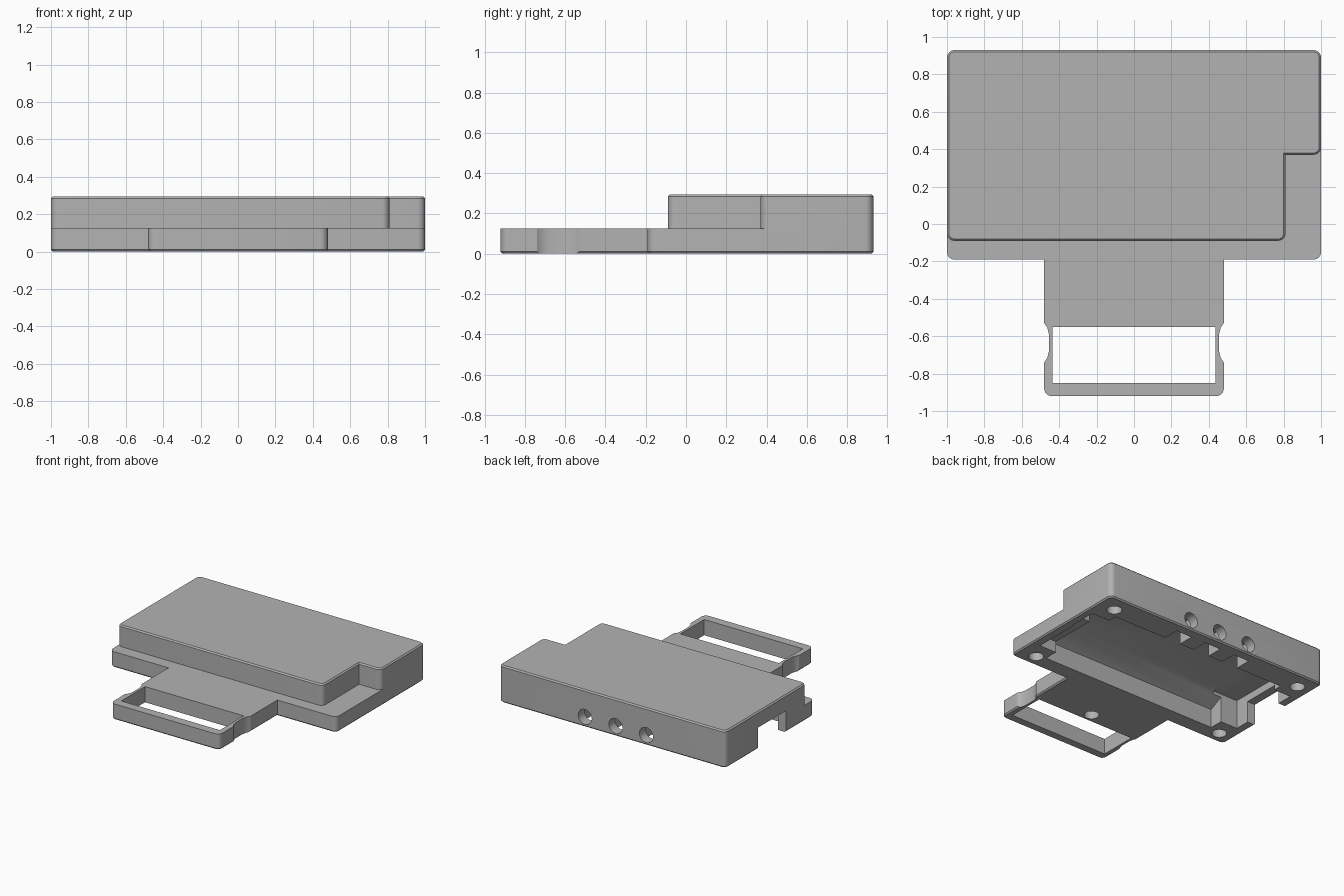
import bpy, bmesh, math
from mathutils import Vector

cube = bpy.data.objects.get("Cube")
if cube:
    bpy.data.objects.remove(cube)

grey = bpy.data.materials.new("matte grey")
grey.use_nodes = True
grey.diffuse_color = (0.45, 0.45, 0.45, 1)
grey.node_tree.nodes["Principled BSDF"].inputs["Base Color"].default_value = (0.45, 0.45, 0.45, 1)


def make_object(name, bm):
    bmesh.ops.recalc_face_normals(bm, faces=bm.faces)
    mesh = bpy.data.meshes.new(name)
    bm.to_mesh(mesh)
    bm.free()
    obj = bpy.data.objects.new(name, mesh)
    bpy.context.collection.objects.link(obj)
    mesh.materials.append(grey)
    return obj


def prism(name, points, direction, round_ids=(), radius=0.04, chamfer_z=None):
    """Extrude an outline; round chosen upright edges, chamfer the rim at one height."""
    bm = bmesh.new()
    verts = [bm.verts.new(p) for p in points]
    face = bm.faces.new(verts)
    geom = bmesh.ops.extrude_face_region(bm, geom=[face])["geom"]
    moved = [g for g in geom if isinstance(g, bmesh.types.BMVert)]
    bmesh.ops.translate(bm, verts=moved, vec=Vector(direction))
    upright = [e for i in round_ids for e in verts[i].link_edges
               if abs(e.verts[0].co.z - e.verts[1].co.z) > 0.01]
    if upright:
        bmesh.ops.bevel(bm, geom=upright, offset=radius, segments=6,
                        profile=0.5, affect='EDGES')
    if chamfer_z is not None:
        rim = [e for e in bm.edges if all(abs(v.co.z - chamfer_z) < 1e-4 for v in e.verts)]
        bmesh.ops.bevel(bm, geom=rim, offset=0.01, segments=1, profile=0.5, affect='EDGES')
    return make_object(name, bm)


def box(name, x0, x1, y0, y1, z1, z0=-0.05):
    pts = [(x0, y0, z0), (x1, y0, z0), (x1, y1, z0), (x0, y1, z0)]
    return prism(name, pts, (0, 0, z1 - z0))


def cylinder(name, center, radius, depth, along_y=False):
    bm = bmesh.new()
    bmesh.ops.create_cone(bm, cap_ends=True, segments=32, radius1=radius,
                          radius2=radius, depth=depth)
    obj = make_object(name, bm)
    if along_y:
        obj.rotation_euler.x = math.pi / 2
    obj.location = center
    return obj


def combine(target, tool, operation):
    bpy.context.view_layer.update()
    mod = target.modifiers.new(operation.lower(), 'BOOLEAN')
    mod.operation = operation
    mod.solver = 'EXACT'
    mod.object = tool
    with bpy.context.temp_override(object=target, active_object=target):
        bpy.ops.object.modifier_apply(modifier=mod.name)
    bpy.data.objects.remove(tool)


# Base plate with the front tongue
base = [(-1, 0.93), (-1, -0.19), (-0.48, -0.19), (-0.48, -0.92),
        (0.48, -0.92), (0.48, -0.19), (1, -0.19), (1, 0.93)]
housing = prism("housing", [(x, y, 0) for x, y in base], (0, 0, 0.125),
                round_ids=(0, 1, 3, 4, 6, 7), chamfer_z=0)

# Raised cover with a stepped corner
cover = [(-1, 0.93), (-1, -0.09), (0.81, -0.09), (0.81, 0.37), (1, 0.37), (1, 0.93)]
combine(housing, prism("cover", [(x, y, 0.06) for x, y in cover], (0, 0, 0.235),
                       round_ids=(0, 1, 2, 4, 5), chamfer_z=0.295), 'UNION')

cutters = []

# Main underside pocket with a sloped front wall
pocket = [(-0.06, -0.05), (-0.06, 0.15), (0.1, 0.23), (0.72, 0.23), (0.72, -0.05)]
cutters.append(prism("pocket", [(-0.78, y, z) for y, z in pocket], (1.56, 0, 0)))

# Side pockets between the corner bosses
cutters.append(box("left_pocket", 0.7, 0.93, 0.05, 0.65, 0.09))
cutters.append(box("left_back_pocket", 0.72, 0.94, 0.43, 0.64, 0.23))
cutters.append(box("right_pocket", -0.93, -0.7, 0.05, 0.65, 0.23))
cutters.append(box("side_opening", -1.1, -0.9, 0.17, 0.52, 0.17))

# Cable slots and round ports in the back wall
for x in (-0.3, -0.03, 0.24):
    cutters.append(box("cable_slot", x - 0.07, x + 0.07, 0.7, 0.85, 0.16))
    cutters.append(cylinder("cable_port", (x, 0.92, 0.08), 0.06, 0.2, True))

# Blind screw holes in the bosses and the tongue
for x, y in ((0.85, 0.79), (-0.88, 0.79), (0.85, -0.09), (-0.88, -0.09), (0, -0.48)):
    cutters.append(cylinder("screw_hole", (x, y, 0.03), 0.055, 0.12))

# Window and side grips in the tongue
cutters.append(box("window", -0.435, 0.435, -0.85, -0.55, 0.2))
for s in (-1, 1):
    grip = [(0.52, -0.53), (0.48, -0.53), (0.463, -0.555), (0.455, -0.59),
            (0.455, -0.68), (0.463, -0.715), (0.48, -0.74), (0.52, -0.74)]
    cutters.append(prism("grip", [(s * x, y, -0.05) for x, y in grip], (0, 0, 0.3)))

for cutter in cutters:
    combine(housing, cutter, 'DIFFERENCE')

# Smooth the rounded corners and keep the edges crisp
bpy.ops.object.select_all(action='DESELECT')
housing.select_set(True)
bpy.context.view_layer.objects.active = housing
bpy.ops.object.shade_smooth_by_angle(angle=math.radians(30))
